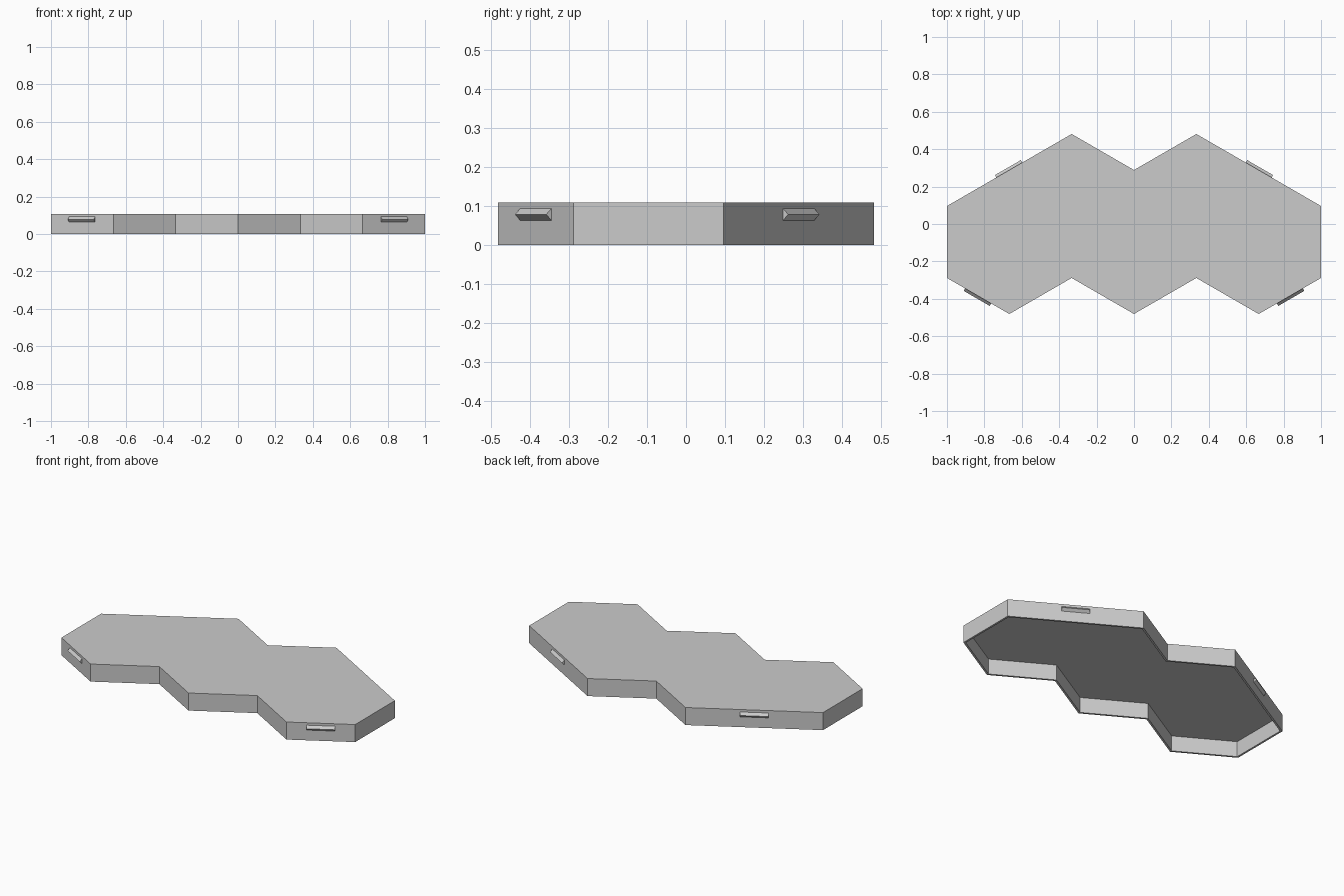
import bpy, bmesh, math
from mathutils import Vector

cube = bpy.data.objects.get("Cube")
if cube:
    bpy.data.objects.remove(cube)

HEIGHT = 0.108
WALL = 0.012
HALF = 1 / 3              # half the width of one hexagon
R = HALF / math.cos(math.pi / 6)

grey = bpy.data.materials.new("plain grey")
grey.use_nodes = True
grey.diffuse_color = (0.6, 0.6, 0.6, 1)
grey.node_tree.nodes["Principled BSDF"].inputs["Base Color"].default_value = (0.6, 0.6, 0.6, 1)


def add_object(name, bm):
    bmesh.ops.recalc_face_normals(bm, faces=bm.faces)
    mesh = bpy.data.meshes.new(name)
    bm.to_mesh(mesh)
    bm.free()
    mesh.materials.append(grey)
    obj = bpy.data.objects.new(name, mesh)
    bpy.context.collection.objects.link(obj)
    return obj


def prism(points, offset):
    """Extrude a closed outline along an offset."""
    bm = bmesh.new()
    face = bm.faces.new([bm.verts.new(p) for p in points])
    out = bmesh.ops.extrude_face_region(bm, geom=[face], use_keep_orig=True)
    moved = [g for g in out["geom"] if isinstance(g, bmesh.types.BMVert)]
    bmesh.ops.translate(bm, verts=moved, vec=offset)
    bmesh.ops.recalc_face_normals(bm, faces=bm.faces)
    return bm


# Tray outline: zigzag front, two peaks at the back
outline = [(i * HALF, -R * (1.25 if i % 2 == 0 else 0.75)) for i in range(-2, 3)]
outline = [(-1, -0.75 * R)] + outline + [(1, -0.75 * R)]
outline += [(1, 0.25 * R), (HALF, 1.25 * R), (0, 0.75 * R), (-HALF, 1.25 * R), (-1, 0.25 * R)]

# Hollow tray, open underneath
bm = prism([(x, y, 0) for x, y in outline], Vector((0, 0, HEIGHT)))
bottom = [f for f in bm.faces if f.normal.z < -0.9]
bmesh.ops.inset_region(bm, faces=bottom, thickness=WALL, use_even_offset=True, use_boundary=True)
out = bmesh.ops.extrude_discrete_faces(bm, faces=bottom)
bmesh.ops.translate(bm, verts=out["faces"][0].verts[:], vec=(0, 0, HEIGHT - WALL))
add_object("hollow_tray", bm)

# Ridged clips centred on the slanted outer walls
CLIP_LENGTH, CLIP_DEPTH, CLIP_Z, CLIP_HALF = 0.16, 0.015, 0.078, 0.015
for side, side_name in ((1, "left"), (-1, "right")):
    for end, end_name, x, y in ((-1, "front", 2.5 * HALF, -R), (1, "back", 2 * HALF, 0.75 * R)):
        centre = Vector((side * x, y, CLIP_Z))
        normal = Vector((side * 0.5, end * math.sqrt(3) / 2, 0))
        along = Vector((-normal.y, normal.x, 0))
        start = centre - along * CLIP_LENGTH / 2
        lift = Vector((0, 0, CLIP_HALF))
        profile = [start - lift, start + normal * CLIP_DEPTH, start + lift]
        add_object(f"{end_name}_{side_name}_clip", prism(profile, along * CLIP_LENGTH))
